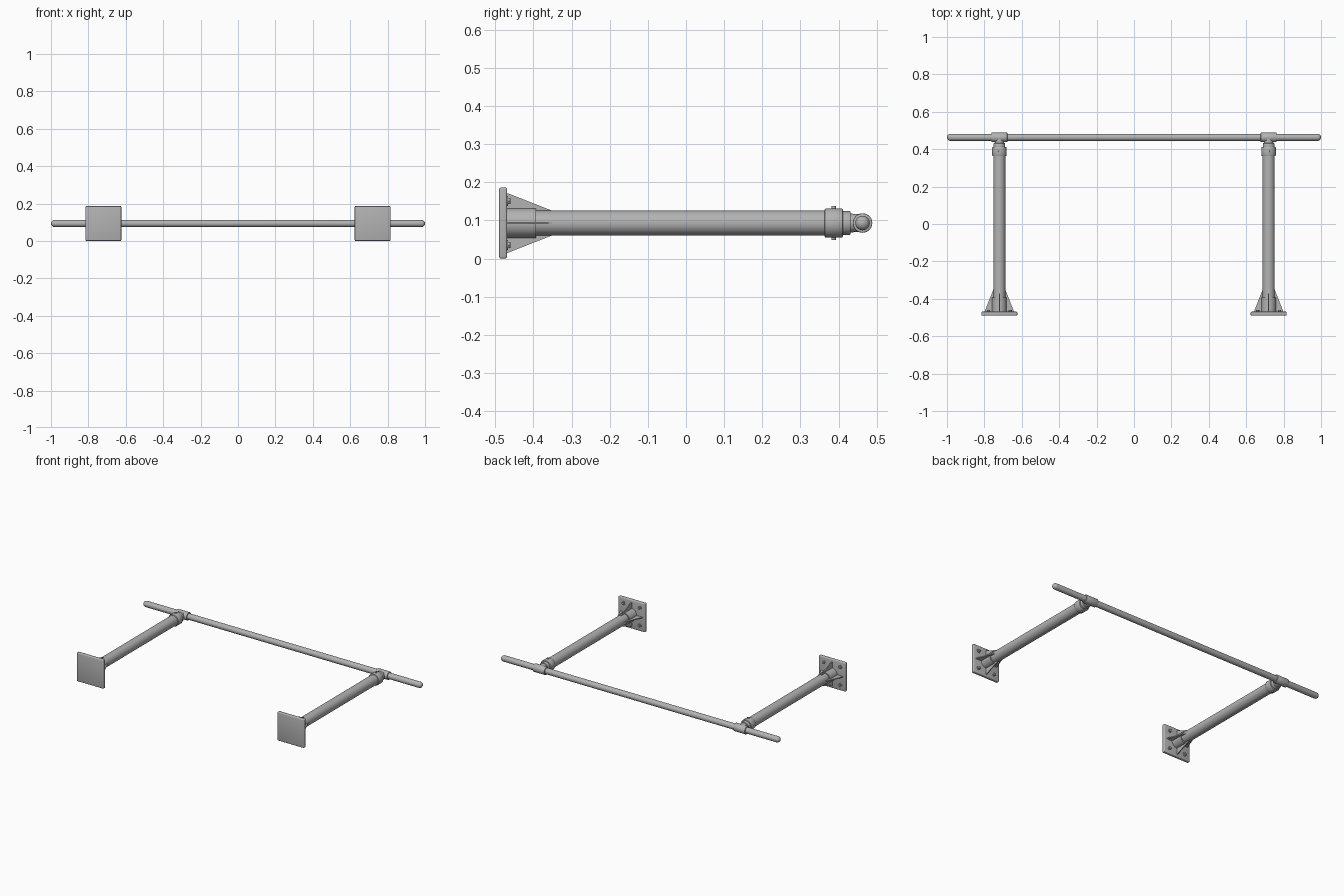
import bpy, bmesh, math
from mathutils import Matrix, Vector

if "Cube" in bpy.data.objects:
    bpy.data.objects.remove(bpy.data.objects["Cube"])

AXIS_Z = 0.093     # height of the posts and the bar
POST_X = 0.72      # distance of each post from the middle
BAR_Y = 0.463

steel = bpy.data.materials.new("grey steel")
steel.use_nodes = True
steel.diffuse_color = (0.45, 0.45, 0.45, 1)
steel.node_tree.nodes["Principled BSDF"].inputs["Base Color"].default_value = (0.45, 0.45, 0.45, 1)


def finish(name, bm, place, smooth=True):
    bmesh.ops.recalc_face_normals(bm, faces=bm.faces)
    mesh = bpy.data.meshes.new(name)
    bm.to_mesh(mesh)
    bm.free()
    mesh.transform(place)
    mesh.materials.append(steel)
    ob = bpy.data.objects.new(name, mesh)
    bpy.context.collection.objects.link(ob)
    bpy.ops.object.select_all(action="DESELECT")
    ob.select_set(True)
    bpy.context.view_layer.objects.active = ob
    if smooth:
        bpy.ops.object.shade_smooth_by_angle(angle=math.radians(35))
    return ob


def turned(name, profile, place, sides=40):
    """Revolve (radius, height) pairs about z and cap both ends."""
    bm = bmesh.new()
    rings = [[bm.verts.new((r * math.cos(a), r * math.sin(a), h))
              for a in (math.tau * i / sides for i in range(sides))]
             for r, h in profile]
    for low, high in zip(rings, rings[1:]):
        for i in range(sides):
            j = (i + 1) % sides
            bm.faces.new((low[i], low[j], high[j], high[i]))
    bm.faces.new(rings[0])
    bm.faces.new(rings[-1])
    return finish(name, bm, place)


def sleeve(r, start, end, soft=0.004):
    """Profile of a cylinder with softened rims."""
    return [(r - soft, start), (r - 0.3 * soft, start + 0.3 * soft), (r, start + soft),
            (r, end - soft), (r - 0.3 * soft, end - 0.3 * soft), (r - soft, end)]


def gusset(name, place):
    """Triangular rib in the local x-z plane."""
    bm = bmesh.new()
    outline = [(0.02, -0.472), (0.078, -0.472), (0.078, -0.467), (0.032, -0.35), (0.02, -0.35)]
    face = bm.faces.new([bm.verts.new((x, -0.003, h)) for x, h in outline])
    side = bmesh.ops.extrude_face_region(bm, geom=[face])["geom"]
    bmesh.ops.translate(bm, verts=[v for v in side if isinstance(v, bmesh.types.BMVert)],
                        vec=(0, 0.006, 0))
    return finish(name, bm, place, smooth=False)


# Local z runs along +y for posts, along +x for the bar
ALONG_Y = Matrix.Rotation(-math.pi / 2, 4, "X")
ALONG_X = Matrix.Rotation(math.pi / 2, 4, "Y")

# Long grip bar with domed ends
R = 0.019
dome = [(R * math.sin(a), R * (1 - math.cos(a))) for a in (math.pi / 2 * i / 6 for i in range(1, 7))]
profile = [(r, h - 1) for r, h in dome] + [(r, 1 - h) for r, h in reversed(dome)]
profile = [(0.002, -1)] + profile + [(0.002, 1)]
turned("grip_bar", profile, Matrix.Translation((0, BAR_Y, AXIS_Z)) @ ALONG_X)

for side, sx in (("left", 1), ("right", -1)):
    centre = Matrix.Translation((sx * POST_X, 0, AXIS_Z))
    post = centre @ ALONG_Y

    # Square wall plate with softened edges
    bm = bmesh.new()
    bmesh.ops.create_cube(bm, size=1)
    bmesh.ops.scale(bm, vec=(0.192, 0.021, 2 * AXIS_Z), verts=bm.verts)
    bmesh.ops.translate(bm, vec=(0, -0.4795, 0), verts=bm.verts)
    bmesh.ops.bevel(bm, geom=list(bm.edges), offset=0.005, segments=3, profile=0.5, affect="EDGES")
    finish(side + "_wall_plate", bm, centre)

    # Socket, post and the coupling at the far end
    turned(side + "_socket", [(0.039, -0.475), (0.039, -0.393)], post)
    turned(side + "_post", [(0.0325, -0.475), (0.0325, 0.37)], post)
    turned(side + "_collar", sleeve(0.0385, 0.363, 0.412, 0.005), post)
    turned(side + "_coupling", sleeve(0.031, 0.40, 0.432, 0.002), post)
    turned(side + "_tee_neck", [(0.026, 0.425), (0.024, 0.44), (0.024, BAR_Y)], post)
    turned(side + "_tee_sleeve", sleeve(0.0255, -0.043, 0.043, 0.003),
           Matrix.Translation((sx * POST_X, BAR_Y, AXIS_Z)) @ ALONG_X)

    # Through bolt in the collar
    turned(side + "_collar_bolt", sleeve(0.006, -0.045, 0.045, 0.0015),
           centre @ Matrix.Translation((0, 0.387, 0)), 16)

    # Four ribs round the socket, four bolts in the plate corners
    for k in range(4):
        turn = Matrix.Rotation(k * math.pi / 2, 4, "Z")
        gusset(f"{side}_gusset_{k + 1}", post @ turn)
        spot = turn @ Vector((0.058, 0.058, 0))
        at = post @ Matrix.Translation(spot)
        turned(f"{side}_washer_{k + 1}", [(0.013, -0.472), (0.013, -0.467)], at, 24)
        turned(f"{side}_plate_bolt_{k + 1}", [(0.009, -0.47), (0.009, -0.461), (0.008, -0.46)], at, 6)
